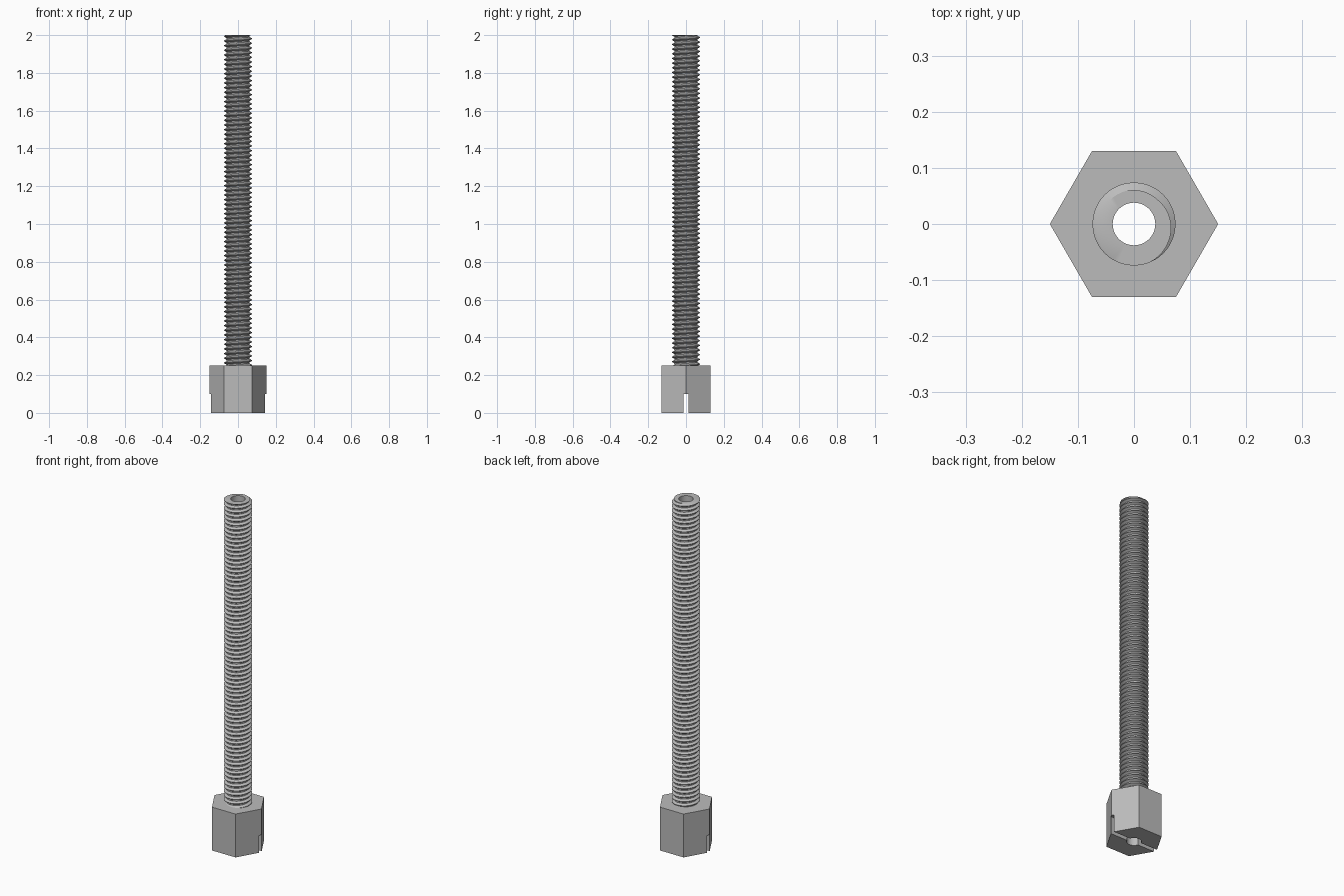
import bpy, bmesh, math

if "Cube" in bpy.data.objects:
    bpy.data.objects.remove(bpy.data.objects["Cube"])

HEAD_TOP, TOP = 0.25, 2.0
BORE, ROOT, CREST = 0.038, 0.0605, 0.074
PITCH, SEG = 0.0247, 48

steel = bpy.data.materials.new("steel_grey")
steel.diffuse_color = (0.5, 0.5, 0.5, 1)
steel.use_nodes = True
steel.node_tree.nodes["Principled BSDF"].inputs["Base Color"].default_value = steel.diffuse_color


def finish(bm, name):
    bmesh.ops.recalc_face_normals(bm, faces=bm.faces)
    me = bpy.data.meshes.new(name)
    bm.to_mesh(me)
    bm.free()
    ob = bpy.data.objects.new(name, me)
    bpy.context.collection.objects.link(ob)
    me.materials.append(steel)
    return ob


def select(ob):
    bpy.ops.object.select_all(action='DESELECT')
    ob.select_set(True)
    bpy.context.view_layer.objects.active = ob


def prism(name, sides, radius, z0, z1):
    bm = bmesh.new()
    ring = [bm.verts.new((radius * math.cos(math.tau * i / sides),
                          radius * math.sin(math.tau * i / sides), z0)) for i in range(sides)]
    base = bm.faces.new(ring)
    ext = bmesh.ops.extrude_face_region(bm, geom=[base])["geom"]
    bmesh.ops.translate(bm, vec=(0, 0, z1 - z0),
                        verts=[g for g in ext if isinstance(g, bmesh.types.BMVert)])
    return finish(bm, name)


# Hexagonal head with bore and screwdriver slot
head = prism("hex_head", 6, 0.15, 0, HEAD_TOP)
bore = prism("bore_cutter", SEG, BORE, -0.1, HEAD_TOP + 0.1)
bm = bmesh.new()
bmesh.ops.create_cube(bm, size=1)
bmesh.ops.scale(bm, vec=(0.5, 0.024, 0.2), verts=bm.verts)
slot = finish(bm, "slot_cutter")
for cutter in (bore, slot):
    select(head)
    mod = head.modifiers.new("cut", 'BOOLEAN')
    mod.operation, mod.solver, mod.object = 'DIFFERENCE', 'EXACT', cutter
    bpy.ops.object.modifier_apply(modifier=mod.name)
    bpy.data.objects.remove(cutter)

# Threaded shank: truncated V profile swept along a right-hand helix
profile = [(-7 / 16, ROOT), (-1 / 16, CREST), (1 / 16, CREST), (7 / 16, ROOT)]
profile = [(-3 / 8, ROOT), (-1 / 16, CREST), (1 / 16, CREST), (3 / 8, ROOT)]
turns = math.ceil((TOP - HEAD_TOP) / PITCH) + 3
bm = bmesh.new()
rows = []
for t in range(turns):
    for off, r in profile:
        row = []
        for s in range(SEG + 1):
            a = math.tau * s / SEG - math.pi / 2
            z = TOP + PITCH * (t - turns + 2 + off + s / SEG)
            row.append(bm.verts.new((r * math.cos(a), r * math.sin(a), z)))
        rows.append(row)
for lo, hi in zip(rows, rows[1:]):
    for s in range(SEG):
        bm.faces.new((lo[s], lo[s + 1], hi[s + 1], hi[s]))
bmesh.ops.remove_doubles(bm, verts=bm.verts, dist=1e-5)

# Trim the thread square at both ends
for z, n in ((TOP, 1), (HEAD_TOP, -1)):
    bmesh.ops.bisect_plane(bm, geom=bm.verts[:] + bm.edges[:] + bm.faces[:], dist=1e-6,
                           plane_co=(0, 0, z), plane_no=(0, 0, n), clear_outer=True)
rim = [e for e in bm.edges if e.is_boundary and all(abs(v.co.z - TOP) < 1e-4 for v in e.verts)]

# Bore wall and flat end face
low, high = [[bm.verts.new((BORE * math.cos(math.tau * i / SEG), BORE * math.sin(math.tau * i / SEG), z))
              for i in range(SEG)] for z in (HEAD_TOP, TOP)]
for i in range(SEG):
    j = (i + 1) % SEG
    bm.faces.new((low[i], high[i], high[j], low[j]))
    rim.append(bm.edges.get((high[i], high[j])))
bmesh.ops.bridge_loops(bm, edges=rim)
shank = finish(bm, "threaded_shank")

for ob in (head, shank):
    select(ob)
    bpy.ops.object.shade_smooth_by_angle(angle=math.radians(30))
